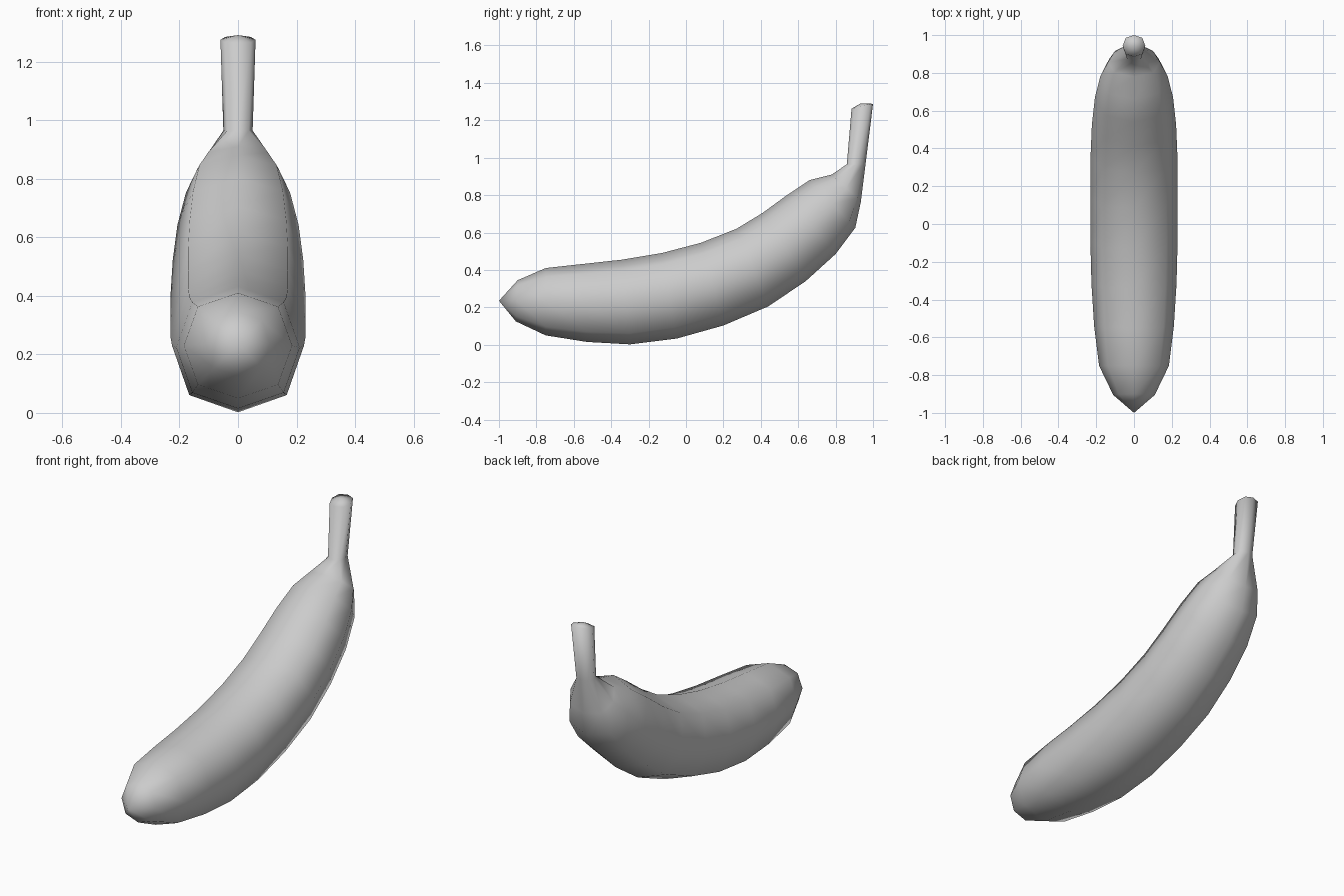
import bpy, bmesh
from mathutils import Vector

if "Cube" in bpy.data.objects:
    bpy.data.objects.remove(bpy.data.objects["Cube"])

# Sections from blossom tip to stem: (top y, top z, bottom y, bottom z, half width)
SECTIONS = [
    (-0.90, 0.345, -0.91, 0.125, 0.110),
    (-0.75, 0.410, -0.75, 0.050, 0.185),
    (-0.55, 0.432, -0.53, 0.015, 0.211),
    (-0.34, 0.455, -0.30, 0.002, 0.225),
    (-0.13, 0.490, -0.05, 0.033, 0.231),
    (0.08, 0.545, 0.20, 0.103, 0.231),
    (0.27, 0.620, 0.44, 0.205, 0.230),
    (0.41, 0.705, 0.64, 0.340, 0.223),
    (0.54, 0.800, 0.80, 0.485, 0.207),
    (0.66, 0.880, 0.905, 0.625, 0.178),
    (0.78, 0.910, 0.935, 0.765, 0.137),
    (0.86, 0.965, 0.96, 0.965, 0.050),
    (0.885, 1.262, 1.00, 1.288, 0.060),
]
D = 0.74  # position of the corner vertices, slightly squarer than a circle
OCTAGON = [(0, 1), (D, D), (1, 0), (D, -D), (0, -1), (-D, -D), (-1, 0), (-D, D)]

bm = bmesh.new()


def ring(ty, tz, by, bz, w):
    top, bottom = Vector((0, ty, tz)), Vector((0, by, bz))
    mid, up = (top + bottom) / 2, (top - bottom) / 2
    return [bm.verts.new(mid + up * v + Vector((w * u, 0, 0))) for u, v in OCTAGON]


def fan(loop, point):
    tip = bm.verts.new(point)
    for i in range(8):
        bm.faces.new((loop[i], loop[(i + 1) % 8], tip))


# Skin of the fruit and its stem
rings = [ring(*s) for s in SECTIONS]
for a, b in zip(rings, rings[1:]):
    for i in range(8):
        j = (i + 1) % 8
        bm.faces.new((a[i], a[j], b[j], b[i]))

# Pointed blossom end and shallow stem cap
fan(rings[0], (0, -1.0, 0.235))
fan(rings[-1], (0, 0.935, 1.291))

bmesh.ops.recalc_face_normals(bm, faces=bm.faces)
for f in bm.faces:
    f.smooth = True
mesh = bpy.data.meshes.new("banana")
bm.to_mesh(mesh)
bm.free()
bpy.context.collection.objects.link(bpy.data.objects.new("banana", mesh))
